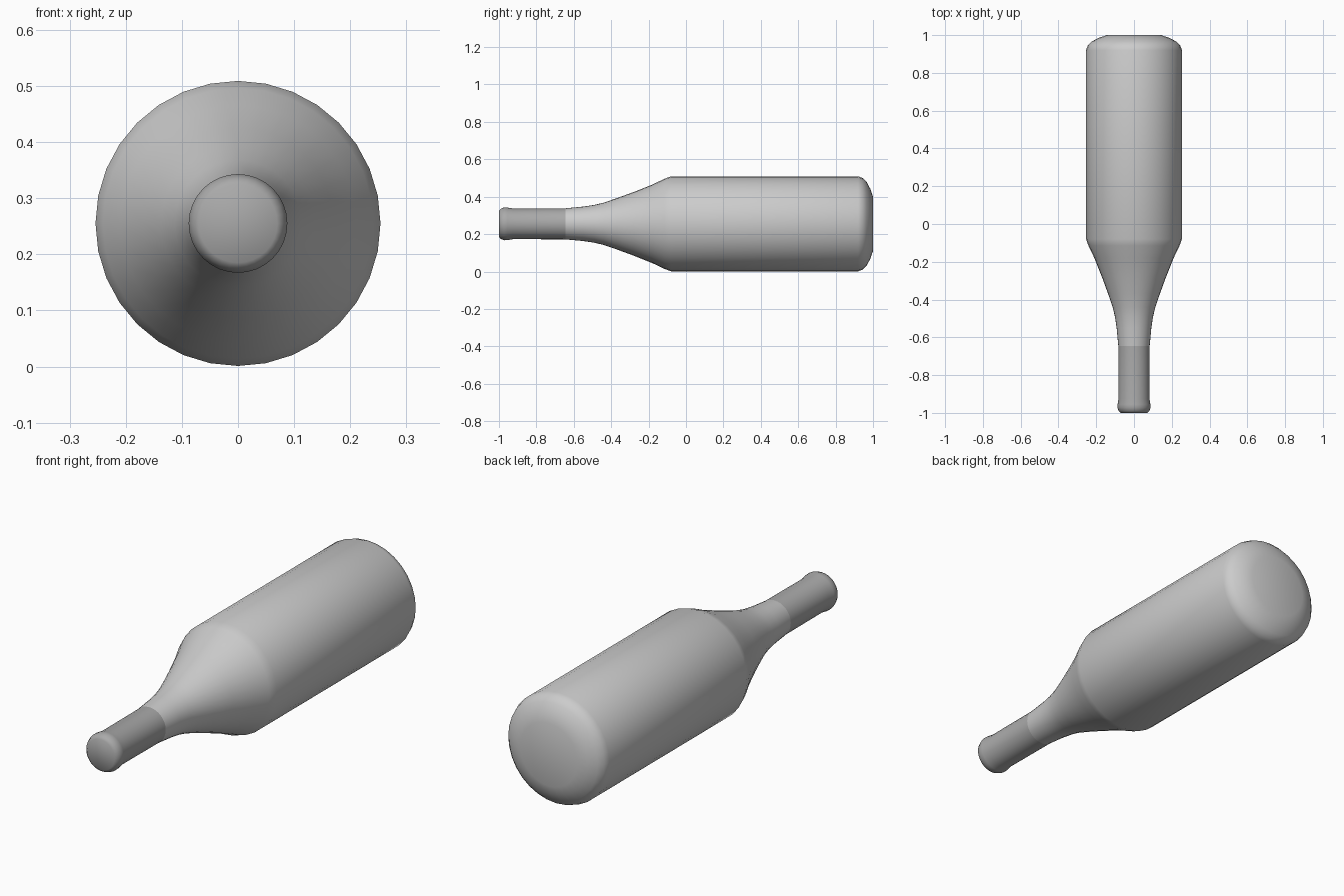
import bpy, bmesh
from math import sin, cos, tau

if "Cube" in bpy.data.objects:
    bpy.data.objects.remove(bpy.data.objects["Cube"])

SIDES, AXIS_Z = 32, 0.255

def lathe(name, profile, colour=None, cap_start=False, cap_end=False, sides=SIDES):
    """Revolve (y, radius) points about the lengthwise axis."""
    bm = bmesh.new()
    rings = [[bm.verts.new((r * sin(tau * i / sides), y, AXIS_Z + r * cos(tau * i / sides)))
              for i in range(sides)] for y, r in profile]
    for a, b in zip(rings, rings[1:]):
        for i in range(sides):
            j = (i + 1) % sides
            bm.faces.new((a[i], a[j], b[j], b[i]))
    if cap_start:
        bm.faces.new(rings[0][::-1])
    if cap_end:
        bm.faces.new(rings[-1])
    bmesh.ops.recalc_face_normals(bm, faces=bm.faces)
    for f in bm.faces:
        f.smooth = True
    mesh = bpy.data.meshes.new(name)
    bm.to_mesh(mesh)
    bm.free()
    obj = bpy.data.objects.new(name, mesh)
    bpy.context.collection.objects.link(obj)
    if colour:
        mat = bpy.data.materials.new(name + "_material")
        mat.diffuse_color = colour
        mat.use_nodes = True
        mat.node_tree.nodes["Principled BSDF"].inputs["Base Color"].default_value = mat.diffuse_color
        mesh.materials.append(mat)
    return obj

# Glass body: shoulder taper, straight cylinder, rounded base
lathe("bottle_body", [
    (-0.645, 0.083), (-0.55, 0.092), (-0.49, 0.101), (-0.44, 0.113), (-0.37, 0.137),
    (-0.28, 0.170), (-0.18, 0.210), (-0.115, 0.241), (-0.08, 0.254),
    (0.92, 0.254), (0.945, 0.245), (0.965, 0.225), (0.985, 0.188), (1.0, 0.145),
], cap_end=True)

# Darker neck wrap with a slightly flared, closed lip
lathe("neck_wrap", [
    (-1.0, 0.070), (-0.99, 0.081), (-0.972, 0.088), (-0.955, 0.087),
    (-0.925, 0.082), (-0.645, 0.083),
], colour=(0.4, 0.4, 0.4, 1), cap_start=True)
